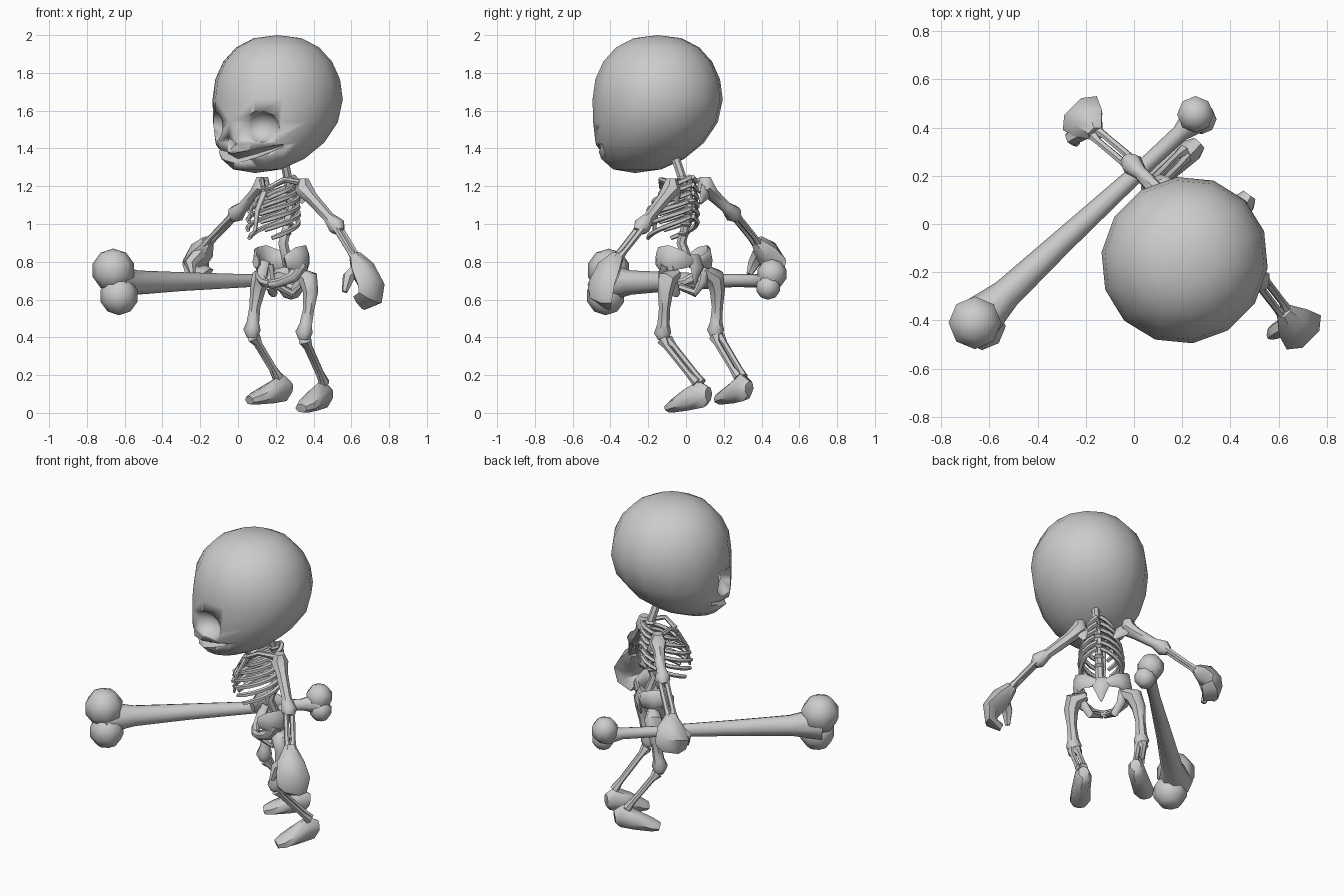
import bpy, bmesh, math
from mathutils import Vector, Matrix

bone_mat = bpy.data.materials.new("bone_grey")
bone_mat.diffuse_color = (0.6, 0.6, 0.6, 1)
LAT = Vector((0.7071, -0.7071, 0))    # toward the figure's left
FWD = Vector((-0.7071, -0.7071, 0))   # toward the figure's front
UP = Vector((0, 0, 1))


def local(origin, l, f, z):
    return Vector((origin[0], origin[1], z)) + LAT * l + FWD * f


def finish(name, bm, angle=50):
    bmesh.ops.recalc_face_normals(bm, faces=bm.faces)
    me = bpy.data.meshes.new(name)
    bm.to_mesh(me)
    bm.free()
    me.materials.append(bone_mat)
    ob = bpy.data.objects.new(name, me)
    bpy.context.collection.objects.link(ob)
    bpy.ops.object.select_all(action='DESELECT')
    ob.select_set(True)
    bpy.context.view_layer.objects.active = ob
    bpy.ops.object.shade_smooth_by_angle(angle=math.radians(angle))
    return ob


def sweep(bm, pts, radii, ref=UP, n=7):
    """Closed tapering tube; a radius is one number or (sideways, along ref)."""
    pts = [Vector(p) for p in pts]
    rings = []
    for i, p in enumerate(pts):
        t = (pts[min(i + 1, len(pts) - 1)] - pts[max(i - 1, 0)]).normalized()
        side = t.cross(ref).normalized()
        up = side.cross(t)
        r = radii[i] if isinstance(radii[i], tuple) else (radii[i], radii[i])
        rings.append([bm.verts.new(p + side * r[0] * math.cos(k * math.tau / n)
                                   + up * r[1] * math.sin(k * math.tau / n)) for k in range(n)])
    for a, b in zip(rings, rings[1:]):
        for k in range(n):
            bm.faces.new((a[k], a[(k + 1) % n], b[(k + 1) % n], b[k]))
    bm.faces.new(rings[0])
    bm.faces.new(rings[-1][::-1])


def tube(name, pts, radii, ref=UP, n=7):
    bm = bmesh.new()
    sweep(bm, pts, radii, ref, n)
    return finish(name, bm)


def ball(bm, centre, size, u=8, v=6):
    m = Matrix.Translation(centre) @ Matrix.Diagonal((*size, 1))
    return bmesh.ops.create_uvsphere(bm, u_segments=u, v_segments=v, radius=1, matrix=m)


# ---- Skull: boxy ball whose lower half leans into the jaw (x = left, y = front)
bm = bmesh.new()
ball(bm, (0, 0, 0), (1, 1, 1), 14, 10)
for v in bm.verts:
    h = math.hypot(v.co.x, v.co.y)
    fuller = h ** -0.15 if h > 0.01 else 1
    z = v.co.z
    v.co.x *= 0.342 * fuller
    v.co.y *= 0.353 * fuller
    v.co.z *= 0.34 if z > 0 else 0.39
    if z < 0:
        v.co.y += 0.17 * z * z
skull = finish("skull", bm)

cutters = []
for s in (-1, 1):
    bm = bmesh.new()
    ball(bm, (s * 0.18, 0.31, -0.145), (0.11, 0.1, 0.085), 10, 8)
    cutters.append(finish("eye_socket_cutter", bm))
cutters.append(tube("nose_cutter", [(0, 0.30, -0.235), (0, 0.43, -0.235)], [0.03, 0.06], n=3))
cutters.append(tube("mouth_cutter",
                    [(-0.24, 0.2, -0.245), (-0.13, 0.31, -0.29), (0, 0.36, -0.315),
                     (0.13, 0.31, -0.29), (0.24, 0.2, -0.245)],
                    [(0.02, 0.008), (0.055, 0.026), (0.065, 0.032), (0.055, 0.026), (0.02, 0.008)]))
for c in cutters:
    c.hide_render = True
    mod = skull.modifiers.new("cut", 'BOOLEAN')
    mod.operation, mod.solver, mod.object = 'DIFFERENCE', 'EXACT', c
    bpy.context.view_layer.objects.active = skull
    bpy.ops.object.modifier_apply(modifier=mod.name)
    bpy.data.objects.remove(c)
frame = Matrix((LAT, FWD, UP)).transposed().to_4x4()
skull.data.transform(Matrix.Translation((0.21, -0.15, 1.66)) @ frame)
if frame.determinant() < 0:
    skull.data.flip_normals()

# ---- Spine with vertebra rings
spine = [(0.23, -0.08, 1.42), (0.265, -0.02, 1.24), (0.285, 0.02, 1.12),
         (0.265, 0.0, 1.0), (0.24, -0.025, 0.9), (0.265, 0.02, 0.78)]
tube("spine", spine, [0.024, 0.024, 0.024, 0.024, 0.027, 0.027], FWD)
bm = bmesh.new()
for a, b in zip(spine[1:4], spine[2:5]):
    for t in (0.0, 0.5):
        ball(bm, Vector(a).lerp(Vector(b), t), (0.032, 0.032, 0.018), 7, 4)
finish("vertebrae", bm)

# ---- Rib cage: curved ribs falling steeply toward the front
CHEST = (0.19, -0.07)
bm = bmesh.new()
for i, (a, b, end) in enumerate([(0.08, 0.1, 165), (0.1, 0.12, 165), (0.115, 0.135, 165),
                                 (0.122, 0.14, 160), (0.125, 0.14, 150), (0.12, 0.135, 135)]):
    for s in (-1, 1):
        pts = []
        for k in range(8):
            g = math.radians(5 + (end - 5) * k / 7)
            pts.append(local(CHEST, s * a * math.sin(g), -0.14 + b * (1 - math.cos(g)) * 1.04,
                             1.25 - i * 0.042 - 0.115 * k / 7))
        sweep(bm, pts, [0.014] * 7 + [0.011], n=5)
finish("ribs", bm)
tube("sternum", [local(CHEST, 0, 0.07, 1.17), local(CHEST, 0, 0.125, 1.07), local(CHEST, 0, 0.14, 0.96)],
     [(0.022, 0.012), (0.018, 0.012), (0.01, 0.008)], FWD)

# ---- Pelvis: side wings, front ring, seat loops and tapering sacrum
HIP = (0.25, 0.01)
bm = bmesh.new()
for s in (-1, 1):
    sweep(bm, [local(HIP, s * l, f, z) for l, f, z in
               ((0.03, -0.06, 0.8), (0.1, -0.06, 0.81), (0.148, 0.0, 0.82), (0.15, 0.06, 0.815), (0.11, 0.11, 0.8))],
          [(0.015, 0.025), (0.018, 0.05), (0.022, 0.07), (0.022, 0.065), (0.018, 0.035)])
    sweep(bm, [local(HIP, s * l, f, z) for l, f, z in
               ((0.14, 0.02, 0.79), (0.12, 0.06, 0.72), (0.06, 0.1, 0.69), (0, 0.11, 0.68))],
          [0.038, 0.032, 0.024, 0.024])
    sweep(bm, [local(HIP, s * l, f, z) for l, f, z in
               ((0.13, 0.0, 0.78), (0.11, 0.0, 0.69), (0.07, 0.02, 0.635), (0.03, 0.09, 0.67))],
          [0.032, 0.026, 0.024, 0.02], LAT)
finish("pelvis", bm)
tube("sacrum", [local(HIP, 0, -0.04, 0.83), local(HIP, 0, -0.07, 0.77), local(HIP, 0, -0.05, 0.68)],
     [(0.055, 0.02), (0.05, 0.02), (0.006, 0.006)], FWD, 6)


def paired_bones(name, a, b, gap, fat=1.0):
    """Two slim parallel bones with knobbed ends."""
    a, b = Vector(a), Vector(b)
    bm = bmesh.new()
    for s in (-1, 1):
        off = gap * s
        sweep(bm, [a + off * 0.6, a.lerp(b, 0.15) + off, a.lerp(b, 0.8) + off, b + off * 0.7],
              [0.028 * fat, 0.015 * fat, 0.014 * fat, 0.022 * fat], FWD + LAT * 0.3, 6)
    finish(name, bm)


# ---- Legs
legs = {
    "left": ([(0.32, -0.05, 0.74), (0.375, -0.1, 0.705), (0.385, -0.11, 0.64), (0.375, -0.115, 0.55),
              (0.36, -0.12, 0.47), (0.35, -0.125, 0.425), (0.35, -0.12, 0.39)], (0.355, -0.11, 0.385), (0.455, 0.07, 0.16),
             [(0.48, 0.12, 0.1), (0.455, 0.085, 0.1), (0.405, 0.005, 0.066), (0.36, -0.06, 0.037), (0.335, -0.09, 0.024)]),
    "right": ([(0.17, 0.09, 0.76), (0.125, 0.15, 0.72), (0.105, 0.165, 0.65), (0.09, 0.165, 0.56),
               (0.08, 0.16, 0.48), (0.075, 0.155, 0.44), (0.078, 0.16, 0.40)], (0.085, 0.165, 0.4), (0.21, 0.29, 0.19),
              [(0.27, 0.335, 0.13), (0.24, 0.305, 0.135), (0.17, 0.255, 0.105), (0.1, 0.205, 0.08), (0.06, 0.18, 0.066)]),
}
for side, (thigh, knee, ankle, foot) in legs.items():
    tube(side + "_thigh", thigh, [0.03, 0.054, 0.042, 0.03, 0.034, 0.047, 0.03], FWD)
    paired_bones(side + "_shin", knee, ankle, LAT * 0.018 + FWD * 0.008, 1.2)
    tube(side + "_foot", foot, [(0.032, 0.04), (0.05, 0.075), (0.056, 0.058), (0.062, 0.037), (0.04, 0.024)])

# ---- Arms, curled hands, collarbones and shoulder blades
arms = {
    "left": ((0.345, -0.075, 1.185), (0.525, -0.235, 0.985), (0.625, -0.365, 0.82),
             [(0.62, -0.36, 0.83), (0.66, -0.41, 0.76), (0.705, -0.45, 0.68), (0.7, -0.455, 0.61), (0.64, -0.43, 0.58)],
             [(0.63, -0.42, 0.76), (0.585, -0.445, 0.72), (0.565, -0.465, 0.64)]),
    "right": ((0.13, 0.1, 1.195), (-0.01, 0.25, 1.055), (-0.165, 0.38, 0.895),
              [(-0.16, 0.375, 0.91), (-0.19, 0.42, 0.86), (-0.225, 0.46, 0.8), (-0.215, 0.46, 0.75), (-0.165, 0.42, 0.735)],
              [(-0.2, 0.39, 0.85), (-0.255, 0.36, 0.79), (-0.24, 0.335, 0.735)]),
}
for side, (sh, el, wr, hand, thumb) in arms.items():
    s = 1 if side == "left" else -1
    a, b = Vector(sh), Vector(el)
    tube(side + "_upper_arm", [a + UP * 0.055, a, a.lerp(b, 0.25), a.lerp(b, 0.75), b, b.lerp(Vector(wr), 0.15)],
         [0.03, 0.052, 0.036, 0.03, 0.048, 0.027], FWD)
    paired_bones(side + "_forearm", el, wr, FWD * 0.018, 1.1)
    tube(side + "_hand", hand, [0.035, (0.08, 0.06), (0.1, 0.05), (0.09, 0.038), (0.055, 0.02)], LAT, 6)
    tube(side + "_thumb", thumb, [0.038, 0.034, 0.016], LAT, 6)
    tube(side + "_collarbone", [local(CHEST, s * 0.02, 0.06, 1.19), local(CHEST, s * 0.08, 0.01, 1.235), a + UP * 0.03],
         [0.015, 0.014, 0.018], n=6)
    blade = local(CHEST, s * 0.085, -0.12, 1.11)
    tube(side + "_shoulder_blade", [a + UP * 0.03, a.lerp(blade, 0.4) - FWD * 0.015, blade],
         [(0.02, 0.012), (0.04, 0.012), (0.01, 0.008)], FWD, 6)

# ---- Giant loose bone lying beside the figure
bm = bmesh.new()
sweep(bm, [(-0.66, -0.41, 0.69), (-0.53, -0.29, 0.69), (-0.3, -0.075, 0.695), (0.06, 0.255, 0.7),
           (0.19, 0.375, 0.7), (0.26, 0.44, 0.7)], [0.1, 0.064, 0.05, 0.034, 0.036, 0.065], n=8)
for c, r in (((-0.66, -0.41, 0.755), 0.115), ((-0.63, -0.425, 0.62), 0.103),
             ((0.255, 0.455, 0.735), 0.08), ((0.28, 0.435, 0.665), 0.066)):
    ball(bm, c, (r, r, r), 8, 5)
finish("giant_bone", bm)
